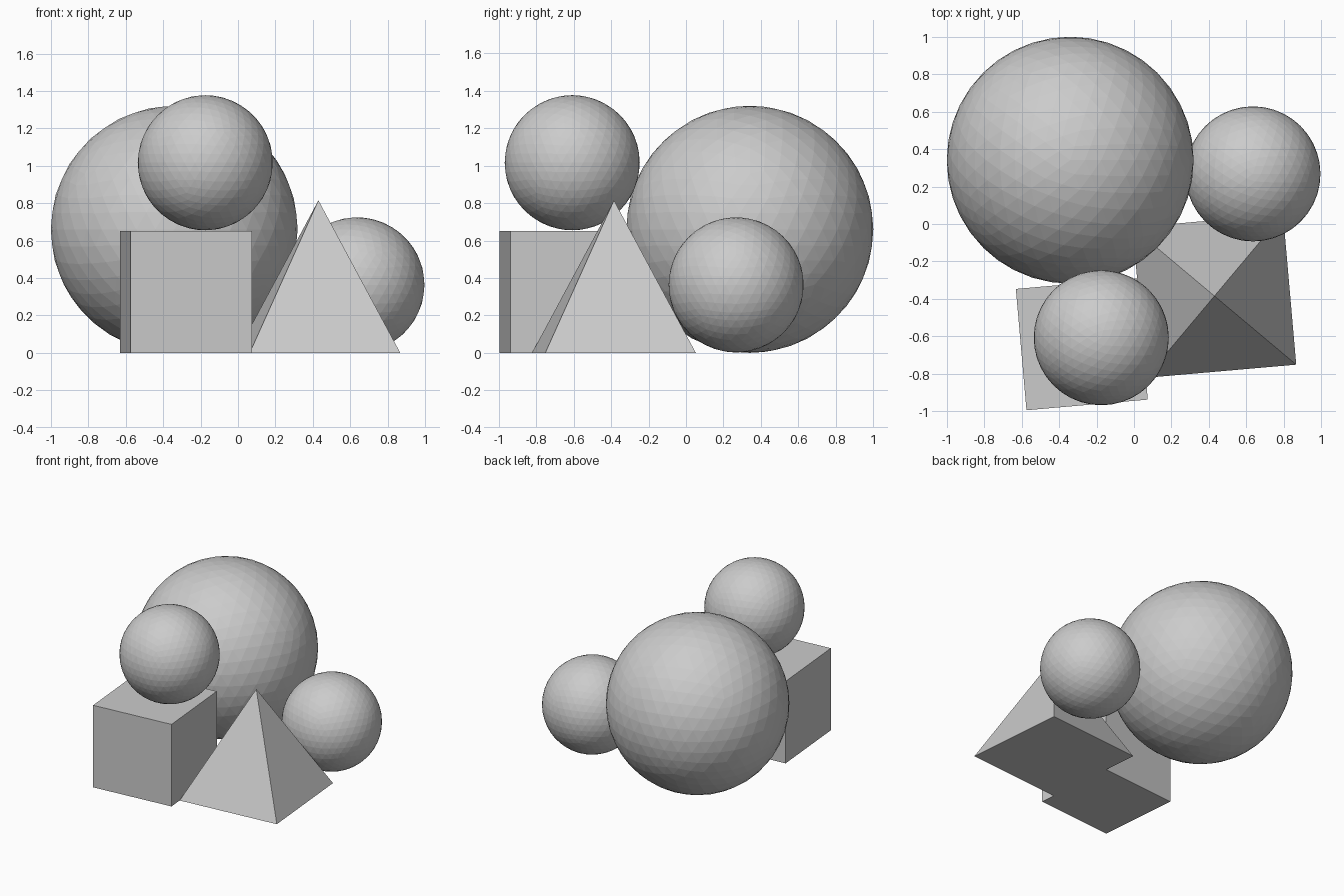
import bpy
from math import radians

if "Cube" in bpy.data.objects:
    bpy.data.objects.remove(bpy.data.objects["Cube"])

TURN = radians(5)  # cube and pyramid share a slight turn


def ball(name, radius, location):
    bpy.ops.mesh.primitive_ico_sphere_add(subdivisions=4, radius=radius, location=location)
    bpy.context.object.name = name


# Balls: one large, one resting on the cube, one on the ground
ball("large_ball", 0.66, (-0.341, 0.341, 0.66))
ball("top_ball", 0.361, (-0.175, -0.608, 1.016))
ball("ground_ball", 0.361, (0.636, 0.268, 0.363))

# Cube block
bpy.ops.mesh.primitive_cube_add(size=0.651, location=(-0.279, -0.643, 0.3255),
                                rotation=(0, 0, TURN))
bpy.context.object.name = "cube_block"

# Square pyramid
bpy.ops.mesh.primitive_cone_add(vertices=4, radius1=0.571, radius2=0, depth=0.815,
                                location=(0.43, -0.385, 0.4075),
                                rotation=(0, 0, radians(45) + TURN))
bpy.context.object.name = "pyramid_block"
